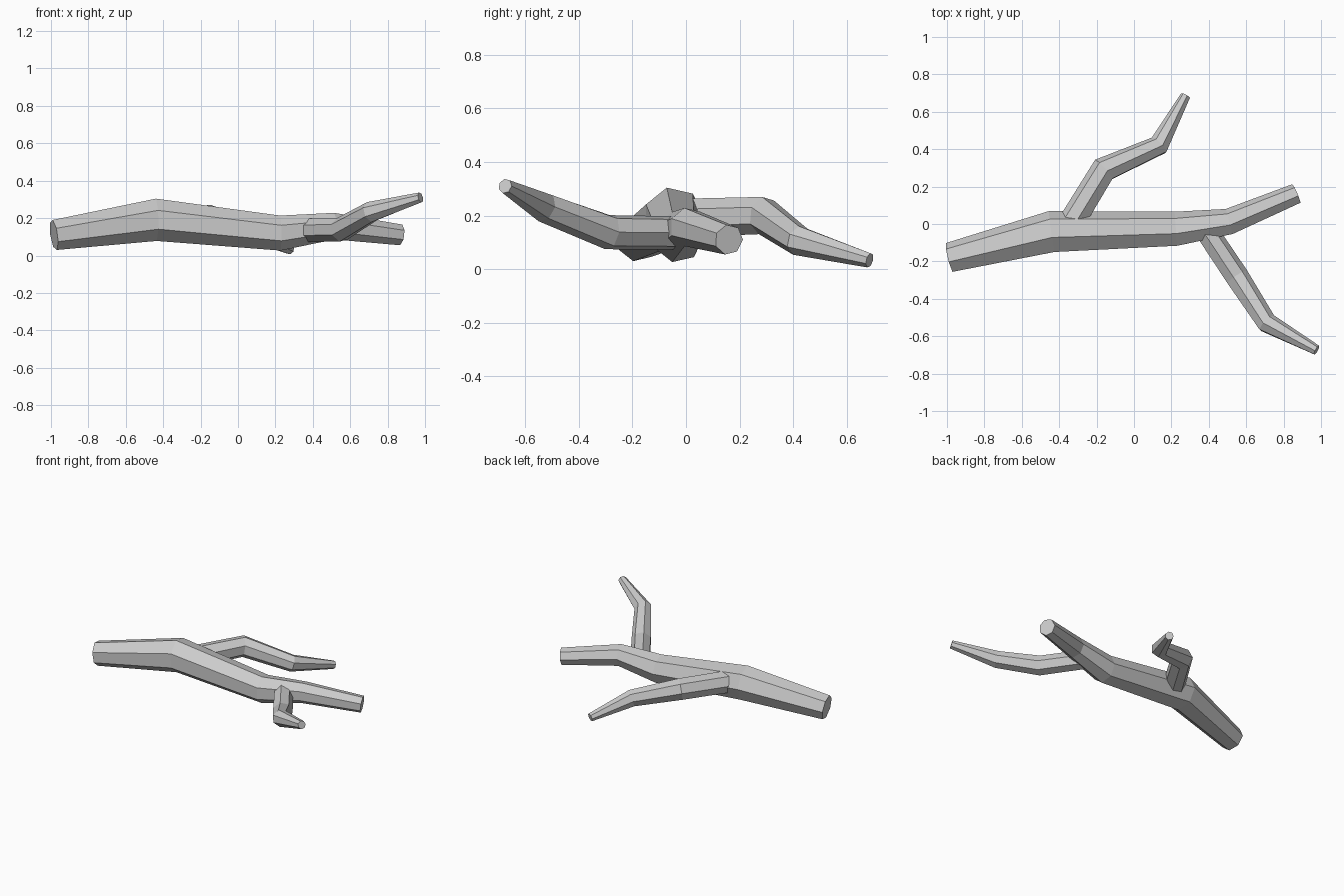
import bpy, bmesh, math
from mathutils import Vector

if "Cube" in bpy.data.objects:
    bpy.data.objects.remove(bpy.data.objects["Cube"])

SIDES = 7


def limb(name, path):
    """Low-poly tapered tube through (x, y, z, radius) points, capped at both ends."""
    pts = [Vector(p[:3]) for p in path]
    dirs = [(b - a).normalized() for a, b in zip(pts, pts[1:])]
    bm = bmesh.new()
    rings = []
    for i, (c, p) in enumerate(zip(pts, path)):
        t = (dirs[max(i - 1, 0)] + dirs[min(i, len(dirs) - 1)]).normalized()
        side = Vector((0, 0, 1)).cross(t).normalized()
        up = t.cross(side)
        ring = []
        for k in range(SIDES):
            a = 2 * math.pi * k / SIDES
            ring.append(bm.verts.new(c + p[3] * (math.cos(a) * side + math.sin(a) * up)))
        rings.append(ring)
    for r0, r1 in zip(rings, rings[1:]):
        for k in range(SIDES):
            n = (k + 1) % SIDES
            bm.faces.new((r0[k], r0[n], r1[n], r1[k]))
    bm.faces.new(rings[0])
    bm.faces.new(rings[-1])
    bmesh.ops.recalc_face_normals(bm, faces=bm.faces)
    mesh = bpy.data.meshes.new(name)
    bm.to_mesh(mesh)
    bm.free()
    obj = bpy.data.objects.new(name, mesh)
    bpy.context.collection.objects.link(obj)
    return obj


# main fallen stem
limb("main_branch", [(-0.984, -0.182, 0.11, 0.083), (-0.44, -0.046, 0.191, 0.116),
                     (0.225, -0.03, 0.12, 0.096), (0.51, 0.01, 0.157, 0.073),
                     (0.868, 0.16, 0.11, 0.057)])

# side branch reaching to the back
limb("back_branch", [(-0.36, -0.04, 0.19, 0.074), (-0.16, 0.29, 0.2, 0.072),
                     (0.134, 0.42, 0.107, 0.057), (0.276, 0.685, 0.033, 0.028)])

# side branch reaching to the front, rising at the tip
limb("front_branch", [(0.38, -0.03, 0.135, 0.064), (0.55, -0.285, 0.138, 0.066),
                      (0.71, -0.53, 0.232, 0.057), (0.976, -0.675, 0.31, 0.028)])
